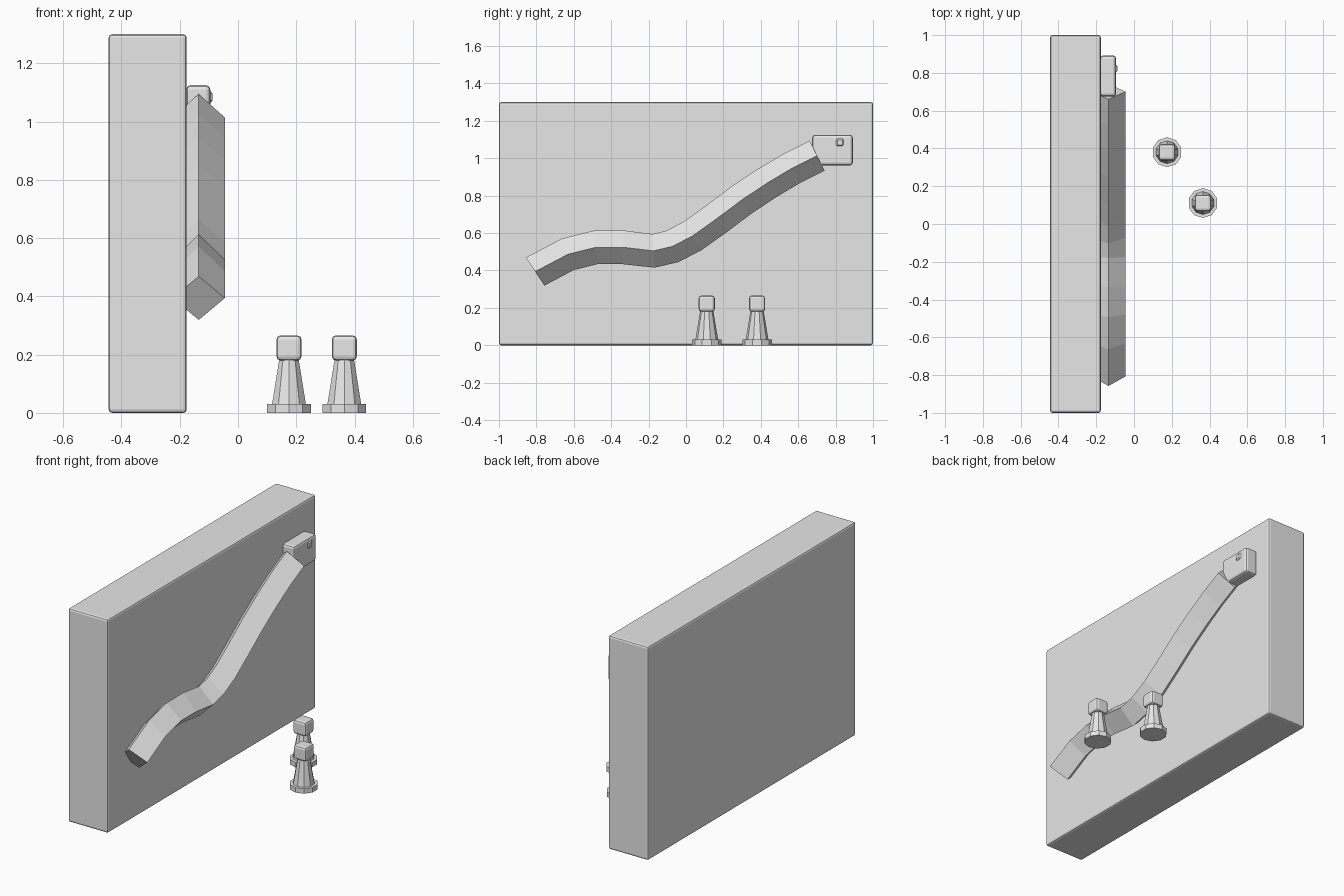
import bpy, bmesh, math
from mathutils import Vector

if "Cube" in bpy.data.objects:
    bpy.data.objects.remove(bpy.data.objects["Cube"])

grey = bpy.data.materials.new("plain_grey")
grey.diffuse_color = (0.8, 0.8, 0.8, 1)
grey.use_nodes = True
grey.node_tree.nodes["Principled BSDF"].inputs["Base Color"].default_value = grey.diffuse_color


def finish(name, bm):
    bmesh.ops.recalc_face_normals(bm, faces=bm.faces)
    mesh = bpy.data.meshes.new(name)
    bm.to_mesh(mesh)
    bm.free()
    mesh.materials.append(grey)
    ob = bpy.data.objects.new(name, mesh)
    bpy.context.collection.objects.link(ob)
    return ob


def box(name, lo, hi, bevel, segments=1):
    lo, hi = Vector(lo), Vector(hi)
    bm = bmesh.new()
    bmesh.ops.create_cube(bm, size=1)
    for v in bm.verts:
        v.co = (lo + hi) / 2 + v.co * (hi - lo)
    bmesh.ops.bevel(bm, geom=bm.edges[:], offset=bevel, segments=segments,
                    profile=0.5, affect='EDGES')
    return finish(name, bm)


def frustum(name, x, y, r1, r2, z1, z2, sides=10):
    bm = bmesh.new()
    rings = []
    for r, z in ((r1, z1), (r2, z2)):
        rings.append([bm.verts.new((x + r * math.sin(a), y + r * math.cos(a), z))
                      for a in (math.tau * i / sides for i in range(sides))])
    for i in range(sides):
        j = (i + 1) % sides
        bm.faces.new((rings[0][i], rings[0][j], rings[1][j], rings[1][i]))
    for ring in rings:
        bm.faces.new(ring)
    return finish(name, bm)


# Wall slab
box("wall", (-0.444, -1, 0), (-0.176, 1, 1.3), 0.012, 2)

# Curved rail: diamond section swept along a path in the wall plane
path = [(-.807, .394), (-.631, .487), (-.481, .524), (-.337, .524), (-.174, .505),
        (-.072, .529), (.037, .586), (.160, .674), (.299, .778), (.436, .869),
        (.567, .947), (.701, 1.014)]
pts = [Vector((-0.135, y, z)) for y, z in path]
radius = 0.09
bm = bmesh.new()
rings = []
for i, p in enumerate(pts):
    a = (p - pts[max(i - 1, 0)]).normalized()
    b = (pts[min(i + 1, len(pts) - 1)] - p).normalized()
    t = (a + b).normalized()
    if i == 0:
        t = Vector((0, 0.83, 0.557))
    up = Vector((0, -t.z, t.y))
    side = Vector((1, 0, 0))
    rings.append([bm.verts.new(p + d * radius) for d in (up, side, -up, -side)])
for r0, r1 in zip(rings, rings[1:]):
    for k in range(4):
        m = (k + 1) % 4
        bm.faces.new((r0[k], r0[m], r1[m], r1[k]))
bm.faces.new(rings[0])
bm.faces.new(rings[-1])
finish("curved_rail", bm)

# Mounting block at the top of the rail, with its button
box("rail_block", (-0.178, 0.675, 0.962), (-0.095, 0.892, 1.125), 0.015, 2)
box("block_button", (-0.11, 0.803, 1.065), (-0.088, 0.843, 1.105), 0.007)

# Two standing pegs: foot, tapered body, rounded cube head
for n, (x, y) in enumerate(((0.175, 0.38), (0.365, 0.111)), 1):
    frustum(f"peg_foot_{n}", x, y, 0.079, 0.079, 0, 0.03)
    frustum(f"peg_body_{n}", x, y, 0.061, 0.034, 0.03, 0.19)
    box(f"peg_head_{n}", (x - 0.043, y - 0.043, 0.18),
        (x + 0.043, y + 0.043, 0.266), 0.014, 2)
